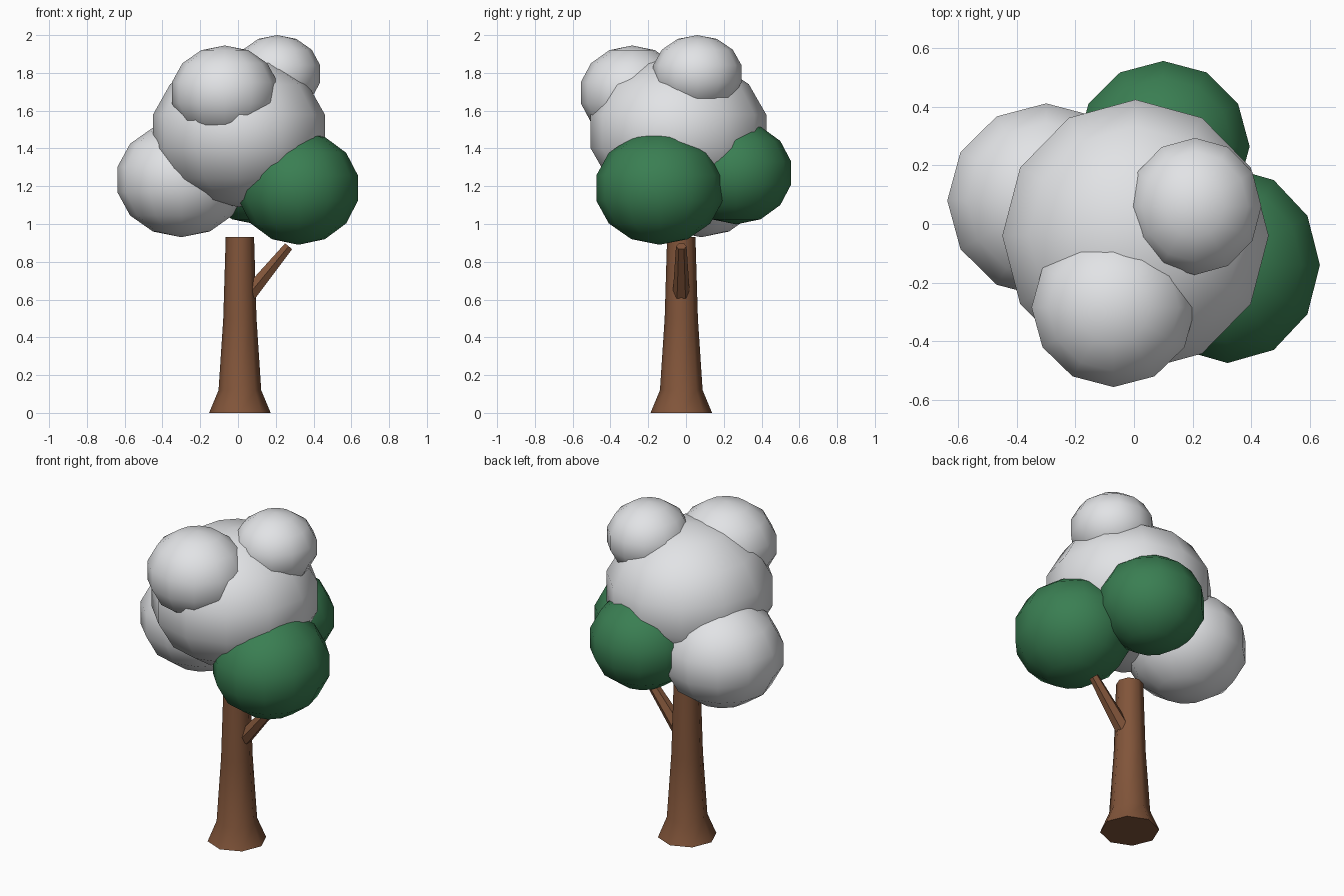
import bpy, bmesh, math
from mathutils import Vector, Matrix

if "Cube" in bpy.data.objects:
    bpy.data.objects.remove(bpy.data.objects["Cube"])


def material(name, rgb):
    m = bpy.data.materials.new(name)
    m.diffuse_color = (*rgb, 1.0)
    m.use_nodes = True
    m.node_tree.nodes["Principled BSDF"].inputs["Base Color"].default_value = m.diffuse_color
    return m


BARK = material("bark_brown", (0.22, 0.09, 0.042))
LEAF = material("leaf_green", (0.042, 0.21, 0.085))
SNOW = material("pale_grey", (0.76, 0.77, 0.79))


def finish(name, bm, mat, angle):
    bmesh.ops.recalc_face_normals(bm, faces=bm.faces)
    me = bpy.data.meshes.new(name)
    bm.to_mesh(me)
    bm.free()
    me.materials.append(mat)
    ob = bpy.data.objects.new(name, me)
    bpy.context.collection.objects.link(ob)
    bpy.ops.object.select_all(action='DESELECT')
    ob.select_set(True)
    bpy.context.view_layer.objects.active = ob
    bpy.ops.object.shade_smooth_by_angle(angle=math.radians(angle))
    return ob


def tapered(name, base, direction, profile, sides):
    """Capped tube: profile is (distance, radius) along direction."""
    bm = bmesh.new()
    rot = Vector(direction).to_track_quat('Z', 'Y').to_matrix()
    rings = []
    for d, r in profile:
        ring = []
        for i in range(sides):
            a = math.tau * i / sides
            p = rot @ Vector((r * math.cos(a), r * math.sin(a), d))
            ring.append(bm.verts.new(p + Vector(base)))
        rings.append(ring)
    for lo, hi in zip(rings, rings[1:]):
        for i in range(sides):
            j = (i + 1) % sides
            bm.faces.new((lo[i], lo[j], hi[j], hi[i]))
    bm.faces.new(rings[0][::-1])
    bm.faces.new(rings[-1])
    return finish(name, bm, BARK, 50)


def clump(name, centre, radii, mat):
    """Low-poly foliage ball, 12 segments by 7 rings."""
    bm = bmesh.new()
    bmesh.ops.create_uvsphere(bm, u_segments=12, v_segments=7, radius=1.0)
    k = 1 / math.cos(math.pi / 14)  # widest ring sits off the equator
    rx, ry, rz = radii
    bmesh.ops.transform(bm, verts=bm.verts, matrix=Matrix.Translation(centre)
                        @ Matrix.Diagonal((rx * k, ry * k, rz, 1)))
    return finish(name, bm, mat, 60)


# Trunk with flared foot
tapered("trunk", (0.01, -0.025, 0), (0, 0, 1),
        [(0, 0.163), (0.12, 0.113), (0.5, 0.088), (0.93, 0.075)], 8)

# Side branch
start, tip = Vector((0.06, -0.025, 0.63)), Vector((0.268, -0.025, 0.882))
tapered("branch", start, tip - start,
        [(0, 0.045), ((tip - start).length, 0.028)], 6)

# Foliage clumps
clump("crown_centre", (0.005, -0.04, 1.49), (0.455, 0.465, 0.40), SNOW)
clump("crown_left", (-0.30, 0.08, 1.235), (0.338, 0.332, 0.305), SNOW)
clump("crown_front", (-0.07, -0.285, 1.695), (0.28, 0.272, 0.25), SNOW)
clump("crown_top", (0.208, 0.06, 1.795), (0.227, 0.234, 0.205), SNOW)
clump("leaves_right", (0.32, -0.14, 1.19), (0.315, 0.335, 0.30), LEAF)
clump("leaves_back", (0.10, 0.265, 1.27), (0.295, 0.292, 0.272), LEAF)
